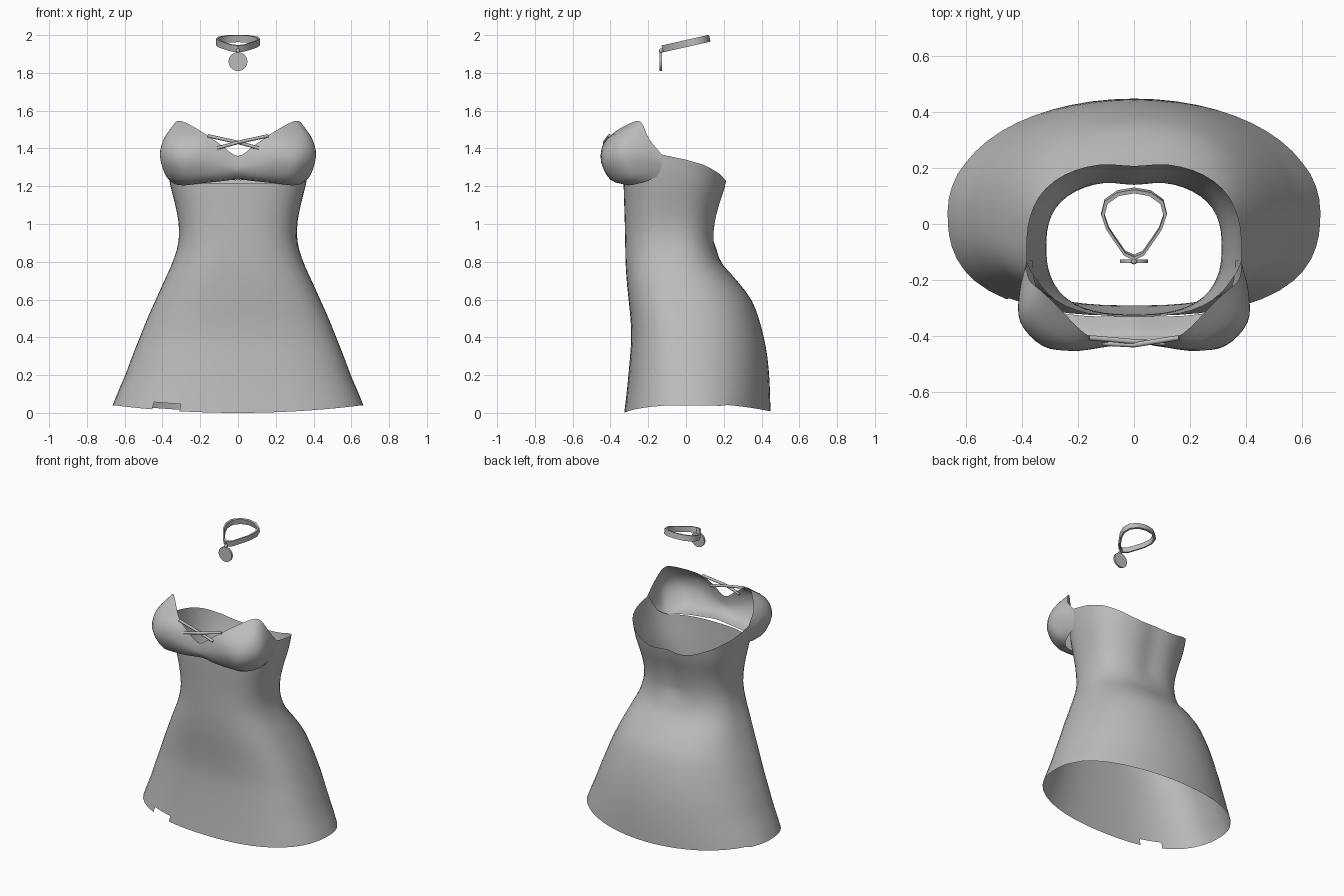
import bpy, bmesh, math
from mathutils import Vector, Matrix

if "Cube" in bpy.data.objects:
    bpy.data.objects.remove(bpy.data.objects["Cube"])

grey = bpy.data.materials.new("grey cloth")
grey.diffuse_color = (0.5, 0.5, 0.5, 1)
grey.use_nodes = True
grey.node_tree.nodes["Principled BSDF"].inputs["Base Color"].default_value = grey.diffuse_color


def finish(name, bm, angle=50):
    """Turn a bmesh into a smooth shaded object."""
    me = bpy.data.meshes.new(name)
    bm.to_mesh(me)
    bm.free()
    me.materials.append(grey)
    ob = bpy.data.objects.new(name, me)
    bpy.context.collection.objects.link(ob)
    bpy.ops.object.select_all(action='DESELECT')
    bpy.context.view_layer.objects.active = ob
    ob.select_set(True)
    bpy.ops.object.shade_smooth_by_angle(angle=math.radians(angle))
    return ob


def spline(pts, t):
    """Catmull-Rom through vectors, t counted in control points."""
    i = max(0, min(int(t), len(pts) - 2))
    f = t - i
    b, c = pts[i], pts[i + 1]
    a = pts[i - 1] if i > 0 else b * 2 - c
    d = pts[i + 2] if i + 2 < len(pts) else c * 2 - b
    return (b * 2 + (c - a) * f + (a * 2 - b * 5 + c * 4 - d) * f * f
            + (b * 3 - a - c * 3 + d) * f ** 3) * 0.5


def lerp_table(table, x):
    for (x0, y0), (x1, y1) in zip(table, table[1:]):
        if x <= x1:
            f = max(0, (x - x0) / (x1 - x0))
            return y0 + (y1 - y0) * f
    return table[-1][1]


def grid_faces(bm, rows, closed=False, skip=lambda c: False):
    for r0, r1 in zip(rows, rows[1:]):
        n = len(r0)
        for i in range(n if closed else n - 1):
            j = (i + 1) % n
            quad = (r0[i], r0[j], r1[j], r1[i])
            if not skip(sum((v.co for v in quad), Vector()) / 4):
                bm.faces.new(quad)


# Dress body: half width, front y and back y every 0.1 up to the bust
LEVELS = [Vector(p) for p in (
    (.68, -.327, .447), (.64, -.315, .445), (.597, -.305, .44), (.56, -.296, .43),
    (.52, -.29, .412), (.48, -.294, .385), (.435, -.304, .345), (.39, -.314, .27),
    (.345, -.32, .185), (.316, -.322, .156), (.314, -.324, .16), (.332, -.327, .183),
    (.357, -.33, .215), (.377, -.33, .23), (.388, -.33, .24))]
RIM = [(-.30, 1.215), (-.24, 1.22), (-.19, 1.26), (-.14, 1.37), (0, 1.34),
       (.1, 1.31), (.17, 1.27), (.22, 1.225)]


def body_point(a, z):
    w, front, back = spline(LEVELS, z * 10)
    c, s = math.cos(a), math.sin(a)
    k = min(1, z / 1.0)
    cy = .05 * (1 - k) - .08 * k           # where the section is widest
    n = 2.65 if s < 0 else 2.0 + .5 * k
    r = (abs(c) ** n + abs(s) ** n) ** (-1 / n)
    x = w * c * r
    y = cy + s * r * ((back - cy) if s > 0 else (cy - front))
    if s > 0 and z > .9:                   # spine crease
        y -= .015 * math.exp(-(x / .08) ** 2)
    return Vector((x, y, z))


bm = bmesh.new()
SEG, STEPS = 56, 26
rows = []
for j in range(STEPS + 2):
    row = []
    for i in range(SEG):
        a = 2 * math.pi * i / SEG
        foot = body_point(a, 0.02)
        low = .04 * min(1, abs(foot.x) / .66) ** 2 + (.008 if foot.y > 0.2 else 0)
        top = lerp_table(RIM, body_point(a, 1.25).y)
        cut = low + .038                   # hem row
        z = low if j == 0 else cut + (top - cut) * (j - 1) / STEPS
        row.append(bm.verts.new(body_point(a, z)))
    rows.append(row)
# small notch in the front of the hem
grid_faces(bm, rows, True,
           lambda c: c.z < .06 and c.y < -.1 and -.45 < c.x < -.29)
finish("dress_body", bm)

# Bust band: half of the columns from the middle to the side, bottom to rim
HALF = [
    [(0, -.33, 1.235), (0, -.385, 1.245), (0, -.42, 1.28), (0, -.425, 1.32), (0, -.42, 1.36)],
    [(.10, -.33, 1.225), (.10, -.40, 1.24), (.10, -.435, 1.30), (.10, -.435, 1.365), (.085, -.42, 1.415)],
    [(.20, -.325, 1.215), (.21, -.40, 1.235), (.22, -.45, 1.33), (.215, -.44, 1.42), (.175, -.39, 1.478)],
    [(.28, -.31, 1.205), (.30, -.385, 1.235), (.325, -.435, 1.34), (.33, -.39, 1.45), (.285, -.28, 1.54)],
    [(.33, -.27, 1.21), (.375, -.31, 1.25), (.405, -.35, 1.35), (.39, -.32, 1.45), (.335, -.235, 1.535)],
    [(.355, -.20, 1.23), (.385, -.23, 1.275), (.408, -.24, 1.36), (.395, -.225, 1.42), (.375, -.195, 1.45)],
    [(.362, -.13, 1.26), (.372, -.13, 1.29), (.38, -.13, 1.32), (.383, -.13, 1.345), (.384, -.13, 1.37)],
]
half = [[Vector(p) for p in col] for col in HALF]
cols = [[Vector((-p.x, p.y, p.z)) for p in col] for col in half[:0:-1]] + half
bm = bmesh.new()
rows = []
for j in range(13):
    line = [spline(col, j / 3) for col in cols]
    rows.append([bm.verts.new(spline(line, i / 4)) for i in range(49)])
grid_faces(bm, rows)
finish("bust_band", bm, 80)


def rod(bm, a, b, r):
    """Round bar between two points."""
    a, b = Vector(a), Vector(b)
    m = Matrix.Translation((a + b) / 2) @ (b - a).to_track_quat('Z', 'Y').to_matrix().to_4x4()
    bmesh.ops.create_cone(bm, cap_ends=True, segments=8, radius1=r, radius2=r,
                          depth=(b - a).length, matrix=m)


# Crossed laces over the neckline gap
bm = bmesh.new()
for s in (-1, 1):
    rod(bm, (s * .16, -.405, 1.467), (0, -.425 - .006 * s, 1.432), .009)
    rod(bm, (0, -.425 - .006 * s, 1.432), (-s * .11, -.425, 1.402), .009)
finish("crossed_laces", bm)

# Choker: tilted pear-shaped band
PEAR = [(0, -.122), (.035, -.105), (.07, -.055), (.1, -.01), (.117, .04), (.105, .088), (.06, .12), (0, .13)]
loop = PEAR + [(-x, y) for x, y in PEAR[-2:0:-1]]
bm = bmesh.new()
rows = []
for scale, h in ((1, 0), (1, .036), (.9, .036), (.9, 0), (1, 0)):
    rows.append([bm.verts.new((x * scale, y * scale - .008 * h / .036,
                               1.907 + (y * scale + .13) * .225 + h)) for x, y in loop])
grid_faces(bm, rows, True)
bmesh.ops.remove_doubles(bm, verts=bm.verts, dist=1e-5)
bmesh.ops.recalc_face_normals(bm, faces=bm.faces)
finish("choker", bm)

# Pendant: flat disc with a small hanging bead
bm = bmesh.new()
bmesh.ops.create_cone(bm, cap_ends=True, segments=24, radius1=.05, radius2=.05, depth=.012,
                      matrix=Matrix.Translation((0, -.133, 1.86)) @ Matrix.Rotation(math.pi / 2, 4, 'X'))
bmesh.ops.create_uvsphere(bm, u_segments=10, v_segments=6, radius=.012,
                          matrix=Matrix.Translation((0, -.132, 1.917)))
finish("pendant", bm)
